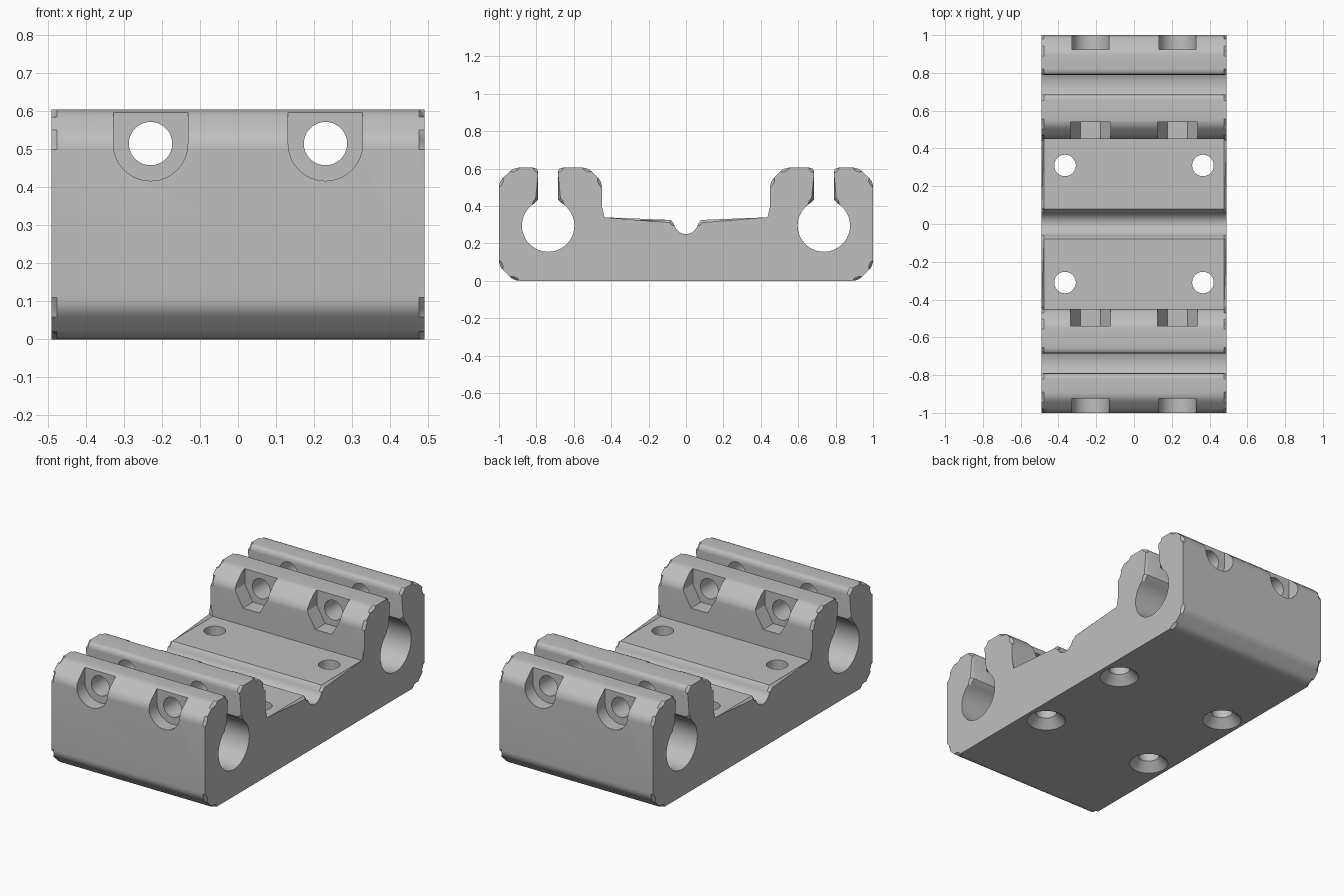
import bpy, bmesh
from math import sin, cos, radians
from mathutils import Vector

cube = bpy.data.objects.get("Cube")
if cube:
    bpy.data.objects.remove(cube, do_unlink=True)

gray = bpy.data.materials.new("light_gray")
gray.use_nodes = True
gray.diffuse_color = (0.52, 0.52, 0.52, 1)
gray.node_tree.nodes["Principled BSDF"].inputs["Base Color"].default_value = gray.diffuse_color


def arc(cu, cv, r, start, end, n):
    angles = [radians(start + (end - start) * i / n) for i in range(n + 1)]
    return [(cu + r * cos(a), cv + r * sin(a)) for a in angles]


def rounded(prev, corner, nxt, d=0.03, n=4):
    """Replace a corner by a short curve."""
    c = Vector(corner)
    a = c + (Vector(prev) - c).normalized() * d
    b = c + (Vector(nxt) - c).normalized() * d
    ts = [i / n for i in range(n + 1)]
    return [tuple(a * (1 - t) ** 2 + c * 2 * t * (1 - t) + b * t * t) for t in ts]


def round_run(points):
    """Round every inner corner of an open run."""
    out = [points[0]]
    for p, c, q in zip(points, points[1:], points[2:]):
        out += rounded(p, c, q)
    return out + [points[-1]]


def prism(bm, points, place, start, end):
    """Extrude a closed profile; place maps (u, v, depth) to a position."""
    a = [bm.verts.new(place(u, v, start)) for u, v in points]
    b = [bm.verts.new(place(u, v, end)) for u, v in points]
    bm.faces.new(a)
    bm.faces.new(b[::-1])
    for i in range(len(a)):
        j = (i + 1) % len(a)
        bm.faces.new((a[i], b[i], b[j], a[j]))


def finish(bm, name):
    bmesh.ops.recalc_face_normals(bm, faces=bm.faces)
    mesh = bpy.data.meshes.new(name)
    bm.to_mesh(mesh)
    bm.free()
    mesh.materials.append(gray)
    obj = bpy.data.objects.new(name, mesh)
    bpy.context.collection.objects.link(obj)
    return obj


def along_x(u, v, d):
    return (d, u, v)


def along_y(u, v, d):
    return (u, d, v)


# Half of the cross-section: groove, floor, inner jaw, rod bore, outer jaw
half = arc(0, 0.315, 0.065, -90, -10, 10)
half += [(0.08, 0.325), (0.45, 0.325)]
half += round_run([(0.45, 0.4), (0.45, 0.53), (0.525, 0.605), (0.685, 0.605), (0.685, 0.435)])
half += arc(0.737, 0.295, 0.14, 120, 420, 44)
half += round_run([(0.79, 0.435), (0.79, 0.605), (0.92, 0.605), (1, 0.53),
                   (1, 0.08), (0.92, 0), (0.8, 0)])
profile = half + [(-u, v) for u, v in reversed(half[1:])]

# Clamp body with chamfered ends
END = 0.49
bm = bmesh.new()
prism(bm, profile, along_x, -END, END)
rim = [e for e in bm.edges if abs(e.verts[0].co.x - e.verts[1].co.x) < 0.001]
bmesh.ops.bevel(bm, geom=rim, offset=0.014, offset_type='OFFSET', segments=1,
                profile=0.5, affect='EDGES', clamp_overlap=False)
body = finish(bm, "clamp_body")

# Bolt head recesses outside and hexagonal nut pockets inside
BOLT_X, BOLT_Z, TOP = 0.23, 0.515, 0.7
bm = bmesh.new()
for side in (-1, 1):
    for x in (-BOLT_X, BOLT_X):
        head = arc(x, BOLT_Z, 0.098, 180, 360, 24) + [(x + 0.098, TOP), (x - 0.098, TOP)]
        nut = arc(x, BOLT_Z, 0.105, 180, 360, 3) + [(x + 0.105, TOP), (x - 0.105, TOP)]
        prism(bm, head, along_y, side * 0.925, side * 1.1)
        prism(bm, nut, along_y, side * 0.4, side * 0.54)
pockets = finish(bm, "pocket_cutter")

# Cross bolt holes
bm = bmesh.new()
for x in (-BOLT_X, BOLT_X):
    prism(bm, arc(x, BOLT_Z, 0.057, 0, 350, 35), along_y, -1.2, 1.2)
bolts = finish(bm, "bolt_cutter")

# Mounting holes, countersunk from below
bm = bmesh.new()
rings = [(0.125, -0.02), (0.057, 0.048), (0.057, 0.5)]
for x in (-0.365, 0.365):
    for y in (-0.31, 0.31):
        loops = [[bm.verts.new((u, v, z)) for u, v in arc(x, y, r, 0, 350, 35)]
                 for r, z in rings]
        bm.faces.new(loops[0])
        bm.faces.new(loops[-1])
        for low, high in zip(loops, loops[1:]):
            for i in range(len(low)):
                bm.faces.new((low[i - 1], low[i], high[i], high[i - 1]))
screws = finish(bm, "screw_cutter")

# Cut everything out of the body
bpy.ops.object.select_all(action='DESELECT')
bpy.context.view_layer.objects.active = body
body.select_set(True)
for cutter in (pockets, bolts, screws):
    cutter.hide_render = True
    mod = body.modifiers.new(cutter.name, 'BOOLEAN')
    mod.operation = 'DIFFERENCE'
    mod.solver = 'EXACT'
    mod.object = cutter
    bpy.ops.object.modifier_apply(modifier=mod.name)
    bpy.data.objects.remove(cutter, do_unlink=True)

bpy.ops.object.shade_smooth_by_angle(angle=radians(28))
